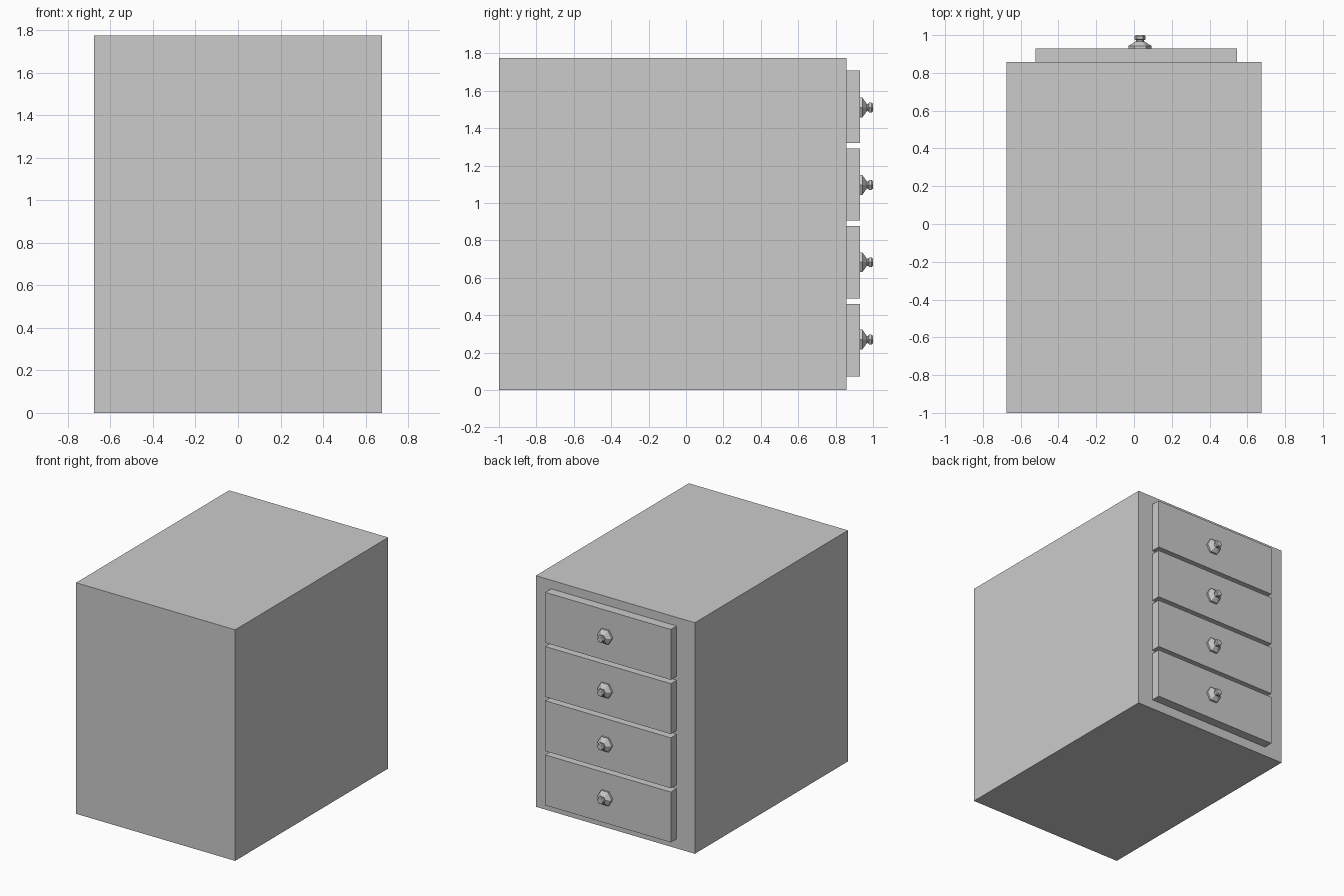
import bpy, bmesh
from math import cos, sin, pi

if "Cube" in bpy.data.objects:
    bpy.data.objects.remove(bpy.data.objects["Cube"])

BODY_Y, DRAWER_Y = 0.858, 0.929


def add_mesh(name, bm):
    bmesh.ops.recalc_face_normals(bm, faces=bm.faces)
    mesh = bpy.data.meshes.new(name)
    bm.to_mesh(mesh)
    bm.free()
    obj = bpy.data.objects.new(name, mesh)
    bpy.context.collection.objects.link(obj)
    return obj


def box(name, lo, hi):
    bm = bmesh.new()
    bmesh.ops.create_cube(bm, size=1)
    for v in bm.verts:
        v.co = [(a + b) / 2 + c * (b - a) for a, b, c in zip(lo, hi, v.co)]
    return add_mesh(name, bm)


def knob(name, x, z, profile, sides=6):
    # Faceted turned shape along y, capped at both ends
    bm = bmesh.new()
    rings = [[bm.verts.new((x + r * cos(2 * pi * i / sides), y,
                            z + r * sin(2 * pi * i / sides)))
              for i in range(sides)] for r, y in profile]
    for a, b in zip(rings, rings[1:]):
        for i in range(sides):
            j = (i + 1) % sides
            bm.faces.new((a[i], a[j], b[j], b[i]))
    bm.faces.new(rings[0])
    bm.faces.new(rings[-1])
    return add_mesh(name, bm)


# Cabinet body
box("cabinet_body", (-0.676, -1, 0), (0.676, BODY_Y, 1.775))

# Knob profile: (radius, y)
PROFILE = [(0.061, DRAWER_Y), (0.061, 0.943), (0.022, 0.967),
           (0.022, 0.973), (0.030, 0.979), (0.030, 0.992), (0.023, 1.0)]

# Four drawer fronts with knobs, bottom to top
for n in range(4):
    z = 0.073 + n * 0.4163
    box(f"drawer_front_{n + 1}", (-0.521, BODY_Y, z), (0.546, DRAWER_Y, z + 0.387))
    knob(f"drawer_knob_{n + 1}", 0.032, 0.27 + n * 0.4135, PROFILE)
